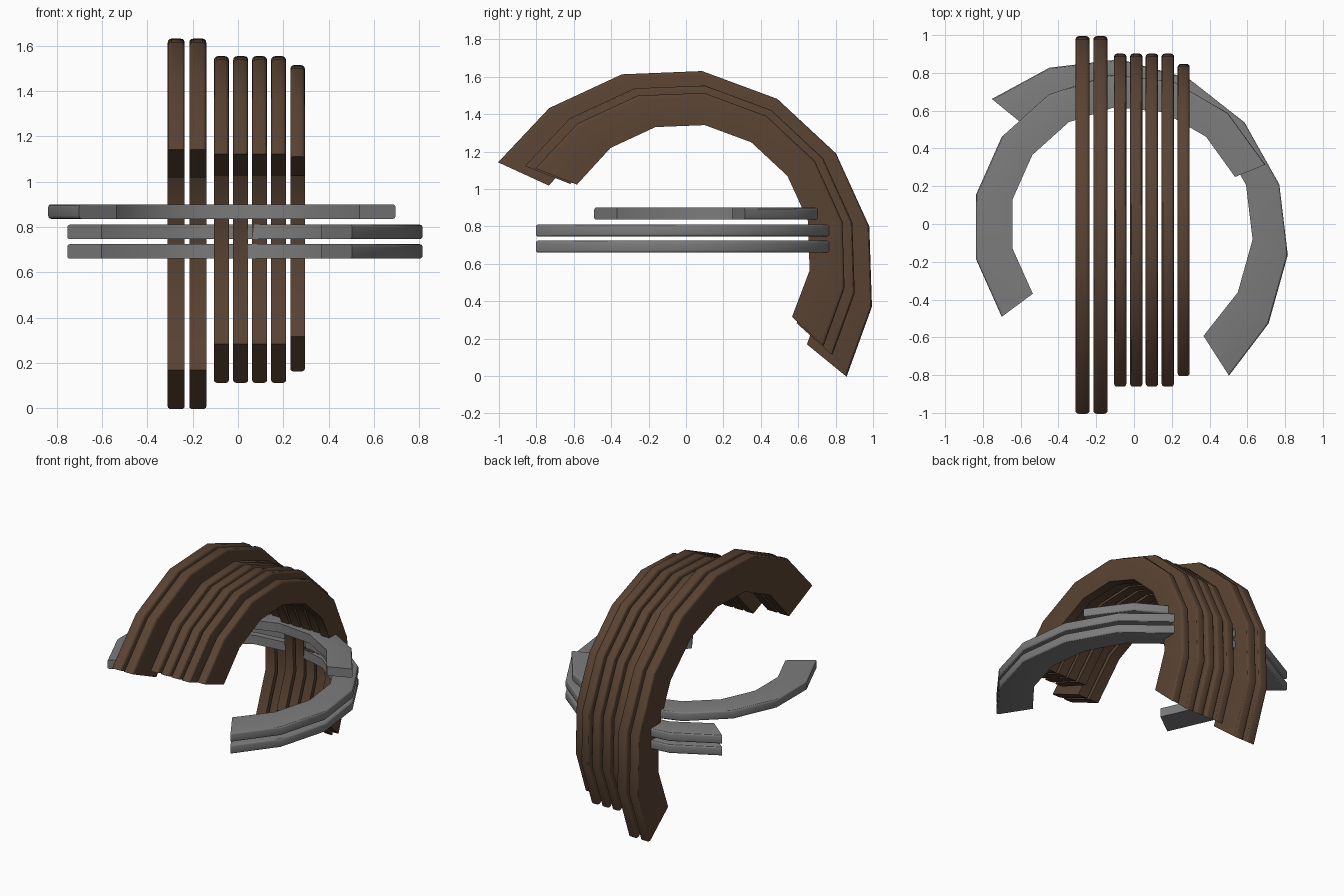
import bpy, bmesh
from math import radians, cos, sin
from mathutils import Vector

cube = bpy.data.objects.get("Cube")
if cube:
    bpy.data.objects.remove(cube, do_unlink=True)


def make_material(name, rgb):
    mat = bpy.data.materials.new(name)
    mat.use_nodes = True
    mat.diffuse_color = (*rgb, 1)
    bsdf = next(n for n in mat.node_tree.nodes if n.type == 'BSDF_PRINCIPLED')
    bsdf.inputs["Base Color"].default_value = (*rgb, 1)
    return mat


BROWN = make_material("dark brown", (0.10, 0.056, 0.033))
GREY = make_material("grey", (0.20, 0.20, 0.20))
SEGMENTS = 8


def arc(centre, radius, middle, step, half):
    """Faceted arc around its middle angle; half is the angle to each end."""
    points = []
    for i in range(SEGMENTS + 1):
        k = i - SEGMENTS // 2
        offset = k * step
        if i in (0, SEGMENTS):
            offset = half if k > 0 else -half
        a = radians(middle + offset)
        points.append((centre[0] + radius * cos(a), centre[1] + radius * sin(a)))
    return points


def band(name, outer, inner, low, high, place, mat, rounding):
    """Flat C-shaped band whose outer rim edges are rounded."""
    bm = bmesh.new()
    rings = []
    for o, n in zip(outer, inner):
        corners = [(o, low), (o, high), (n, high), (n, low)]
        rings.append([bm.verts.new(place(*p, d)) for p, d in corners])
    for a, b in zip(rings, rings[1:]):
        for j in range(4):
            k = (j + 1) % 4
            bm.faces.new((a[j], a[k], b[k], b[j]))
    bm.faces.new(rings[0])
    bm.faces.new(rings[-1])
    bmesh.ops.recalc_face_normals(bm, faces=bm.faces)
    rim = [bm.edges.get((a[j], b[j])) for a, b in zip(rings, rings[1:]) for j in (0, 1)]
    bmesh.ops.bevel(bm, geom=rim, offset=rounding, segments=3, profile=0.5,
                    affect='EDGES', clamp_overlap=True)
    mesh = bpy.data.meshes.new(name)
    bm.to_mesh(mesh)
    bm.free()
    obj = bpy.data.objects.new(name, mesh)
    bpy.context.collection.objects.link(obj)
    mesh.materials.append(mat)
    bpy.ops.object.select_all(action='DESELECT')
    obj.select_set(True)
    bpy.context.view_layer.objects.active = obj
    bpy.ops.object.shade_smooth_by_angle(angle=radians(30))
    return obj


def upright(u, v, d):
    return Vector((d, u, v))


def level(u, v, d):
    return Vector((u, v, d))


# Upright brown bands: outer centre, outer radius, inner centre, inner radius, width, left edges
UPRIGHT = {
    "large_arch": ((-0.085, 0.55), 1.094, (-0.04, 0.60), 0.81, 0.075, (-0.31, -0.215)),
    "medium_arch": ((-0.05, 0.60), 0.965, (-0.01, 0.66), 0.71, 0.066,
                    (-0.106, -0.021, 0.062, 0.146)),
    "small_arch": ((-0.045, 0.62), 0.905, (-0.005, 0.675), 0.675, 0.064, (0.231,)),
}
for name, (oc, orad, ic, irad, width, lefts) in UPRIGHT.items():
    outer = arc(oc, orad, 58.4, 22.6, 88.8)
    inner = arc(ic, irad, 58.4, 22.6, 90.5)
    for i, x in enumerate(lefts, 1):
        band(f"{name}_{i}", outer, inner, x, x + width, upright, BROWN, 0.017)

# Level grey bands: two wide ones below, a narrower one on top
THICK = 0.064
wide_outer = arc((-0.148, -0.09), 0.965, 40.6, 22.5, 88.2)
wide_inner = arc((-0.115, -0.025), 0.745, 40.6, 22.5, 90.2)
for name, z in (("lower_ring", 0.66), ("middle_ring", 0.746)):
    band(name, wide_outer, wide_inner, z, z + THICK, level, GREY, 0.013)
top_outer = arc((-0.045, -0.015), 0.81, 120, 24, 96)
top_inner = arc((-0.035, 0.0), 0.622, 120, 24, 96.4)
band("top_ring", top_outer, top_inner, 0.836, 0.836 + THICK, level, GREY, 0.013)
